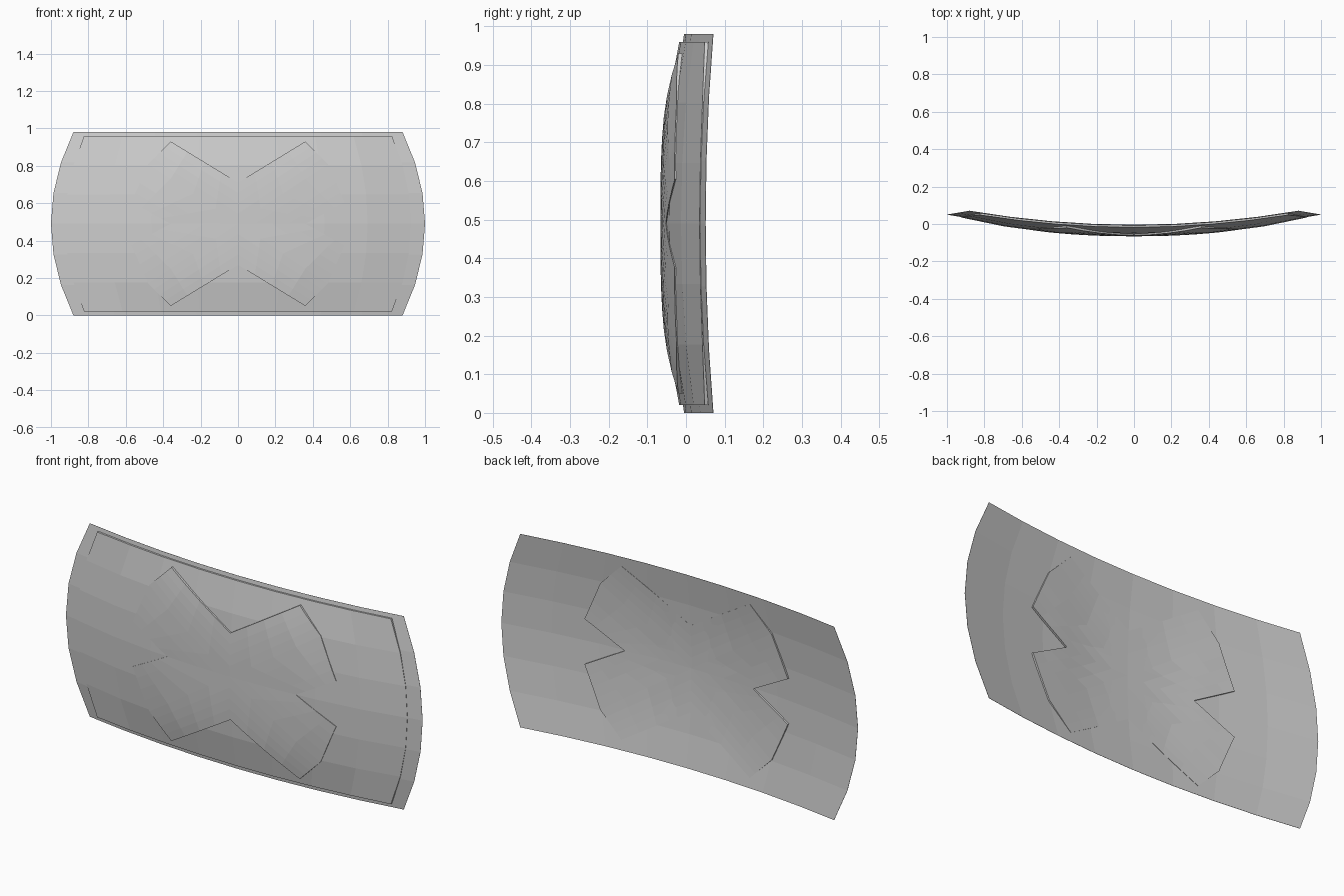
import bpy, bmesh
from mathutils import Vector

cube = bpy.data.objects.get("Cube")
if cube:
    bpy.data.objects.remove(cube, do_unlink=True)

HALF = 0.49        # half height
SKIN = 0.001       # sheet thickness

grey = bpy.data.materials.new("plain_grey")
grey.use_nodes = True
grey.diffuse_color = (0.62, 0.62, 0.62, 1)
grey.node_tree.nodes["Principled BSDF"].inputs["Base Color"].default_value = grey.diffuse_color


def clamp(value):
    return max(0, min(1, value))


def half_width(s):
    return 1 - 0.12 * s * s


def bow(x, s):
    """Depth of the doubly curved sheet."""
    return -0.047 + 0.097 * x * x + 0.042 * s * s


def panel_rise(x, s):
    """Pillow-shaped rise of the front panel, thinning out at its ends."""
    t = clamp(abs(x) / (0.925 * half_width(s)))
    v = clamp(abs(s) / 0.958)
    edge = 0.008 * (1 - t ** 4 * (1 - v ** 4)) + 0.001
    return edge + 0.009 * (1 - v ** 6) * (1 - t ** 4)


def add_patch(bm, place, nu, nv):
    """Grid of quads; place(u, v) returns x and relative height s."""
    grid = [[bm.verts.new((p[0], 0, p[1])) for p in
             (place(i / nu, j / nv) for i in range(nu + 1))] for j in range(nv + 1)]
    for a, b in zip(grid, grid[1:]):
        for i in range(nu):
            bm.faces.new((a[i], a[i + 1], b[i + 1], b[i]))


def finish(name, bm, offset, side, walls=True):
    """Bend the flat grid onto the sheet, add the rim and make the object."""
    bmesh.ops.remove_doubles(bm, verts=bm.verts[:], dist=0.0005)
    for v in bm.verts:
        x, s = v.co.x, v.co.z
        v.co = (x, bow(x, s) + offset(x, s), HALF + HALF * s)
    bm.normal_update()
    for f in bm.faces:
        if f.normal.y * side < 0:
            f.normal_flip()
    if walls:
        edges = [e for e in bm.edges if e.is_boundary]
        new = bmesh.ops.extrude_edge_only(bm, edges=edges)["geom"]
        for v in (g for g in new if isinstance(g, bmesh.types.BMVert)):
            v.co.y = bow(v.co.x, v.co.z / HALF - 1) + SKIN / 2
        bm.normal_update()
        for f in (g for g in new if isinstance(g, bmesh.types.BMFace)):
            if f.normal.dot(f.calc_center_median() - Vector((0, 0, HALF))) < 0:
                f.normal_flip()
    mesh = bpy.data.meshes.new(name)
    bm.to_mesh(mesh)
    bm.free()
    mesh.materials.append(grey)
    ob = bpy.data.objects.new(name, mesh)
    bpy.context.collection.objects.link(ob)
    return ob


def sheet_place(width, height):
    def place(u, v):
        s = (2 * v - 1) * height
        return (2 * u - 1) * width * half_width(s), s
    return place


# Curved base sheet
bm = bmesh.new()
add_patch(bm, sheet_place(1, 1), 8, 6)
sheet = finish("curved_sheet", bm, lambda x, s: 0, -1, walls=False)
solid = sheet.modifiers.new("thickness", 'SOLIDIFY')
solid.thickness = SKIN
solid.offset = -1

# Slightly smaller raised panel on the front
bm = bmesh.new()
add_patch(bm, sheet_place(0.925, 0.958), 8, 6)
finish("front_panel", bm, lambda x, s: -panel_rise(x, s), -1)


# Cross-shaped braces on both sides
def cross_mesh():
    bm = bmesh.new()
    centre, notch_top, tip_top = Vector((0, 0)), Vector((0, 0.22)), Vector((0.36, 0.44))
    tip_mid, tip_low, notch_side = Vector((0.48, 0.32)), Vector((0.57, 0.115)), Vector((0.36, 0))
    for quad in ((centre, tip_mid, tip_top, notch_top), (centre, notch_side, tip_low, tip_mid)):
        for mx in (-1, 1):
            for mz in (-1, 1):
                def place(u, v):
                    p = quad[0].lerp(quad[1], u).lerp(quad[3].lerp(quad[2], u), v)
                    return p.x * mx, p.y * mz / HALF
                add_patch(bm, place, 4, 4)
    return bm


def front_rise(x, s):
    """Stands out along the upper and lower notches, sinks in at the arm ends."""
    return -panel_rise(x, s) - 0.0005 - 0.007 * clamp(abs(s) * 1.6) * clamp((0.5 - abs(x)) / 0.14)


def back_rise(x, s):
    """Stands out at the arm ends only."""
    return 0.003 + 0.010 * clamp((abs(x) - 0.2) / 0.2) * clamp(1 - s * s)


finish("front_cross", cross_mesh(), front_rise, -1)
finish("back_cross", cross_mesh(), back_rise, 1)
